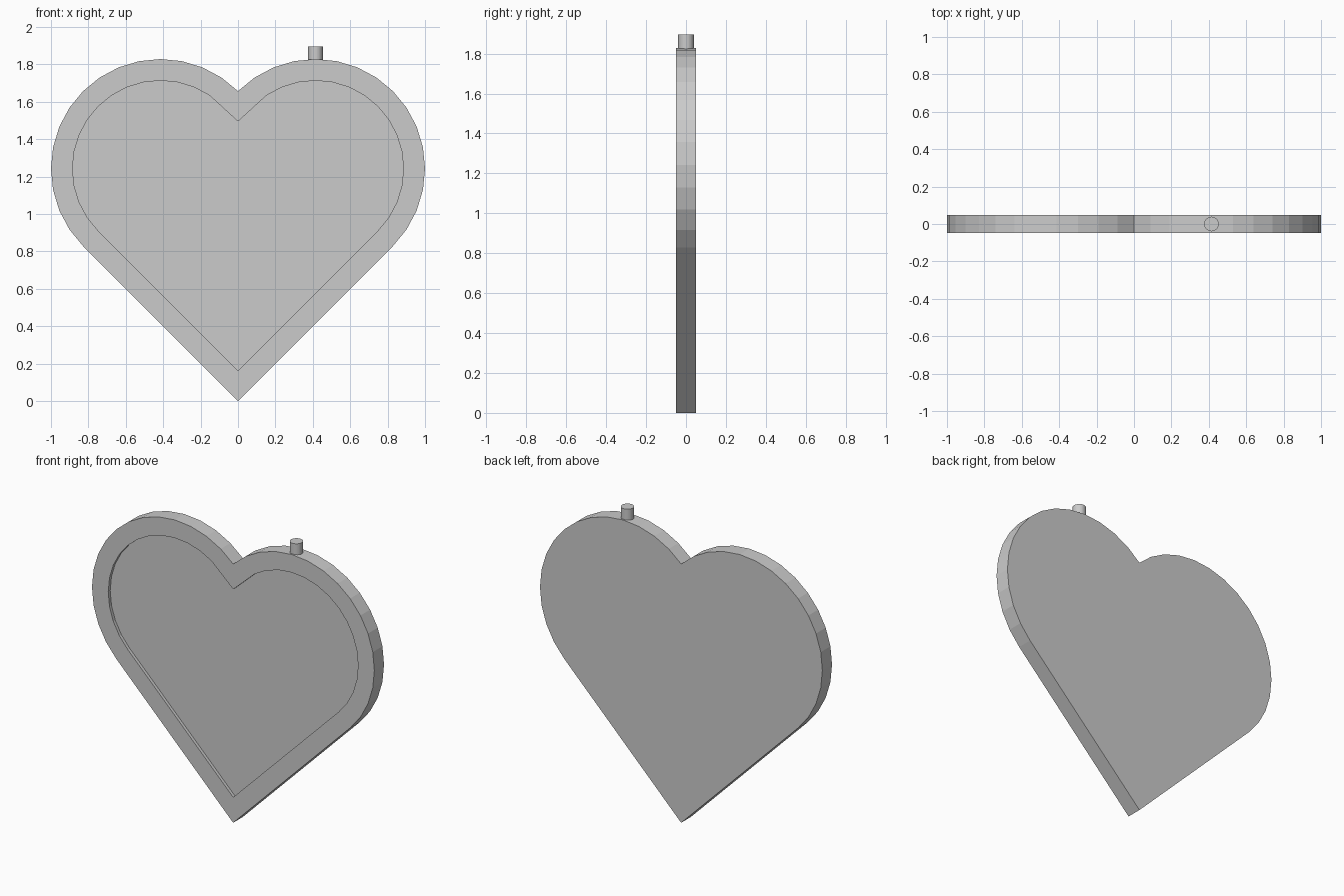
import bpy, bmesh
from math import sin, cos, radians

if "Cube" in bpy.data.objects:
    bpy.data.objects.remove(bpy.data.objects["Cube"])

C, ZC, R = 0.4142, 1.2426, 0.5858   # lobe centre and outer radius
RIM, HALF, DEPTH = 0.115, 0.049, 0.02


def heart(radius, tip, notch):
    """Counter-clockwise (x, z) outline: tip, right lobe, notch, left lobe."""
    last = 16
    right = [(C + radius * cos(radians(-45 + 11.25 * i)),
              ZC + radius * sin(radians(-45 + 11.25 * i))) for i in range(last)]
    left = [(-x, z) for x, z in reversed(right)]
    return [(0, tip)] + right + [(0, notch)] + left


outer = heart(R, 0.0, 1.657)
inner = heart(R - RIM, 0.163, 1.495)

# Heart body with a shallow recessed front panel
bm = bmesh.new()


def ring(points, y):
    return [bm.verts.new((x, y, z)) for x, z in points]


def bridge(a, b):
    n = len(a)
    for i in range(n):
        j = (i + 1) % n
        bm.faces.new((a[i], a[j], b[j], b[i]))


rings = [ring(outer, HALF), ring(outer, -HALF),
         ring(inner, -HALF), ring(inner, -HALF + DEPTH)]
for a, b in zip(rings, rings[1:]):
    bridge(a, b)
bm.faces.new(rings[0])
bm.faces.new(rings[-1])
bmesh.ops.recalc_face_normals(bm, faces=bm.faces)
mesh = bpy.data.meshes.new("heart_body")
bm.to_mesh(mesh)
bm.free()
bpy.context.collection.objects.link(bpy.data.objects.new("heart_body", mesh))

# Small peg on top of the right lobe
bpy.ops.mesh.primitive_cylinder_add(vertices=32, radius=0.039, depth=0.075,
                                    location=(C, 0, 1.8585))
bpy.context.object.name = "top_peg"
